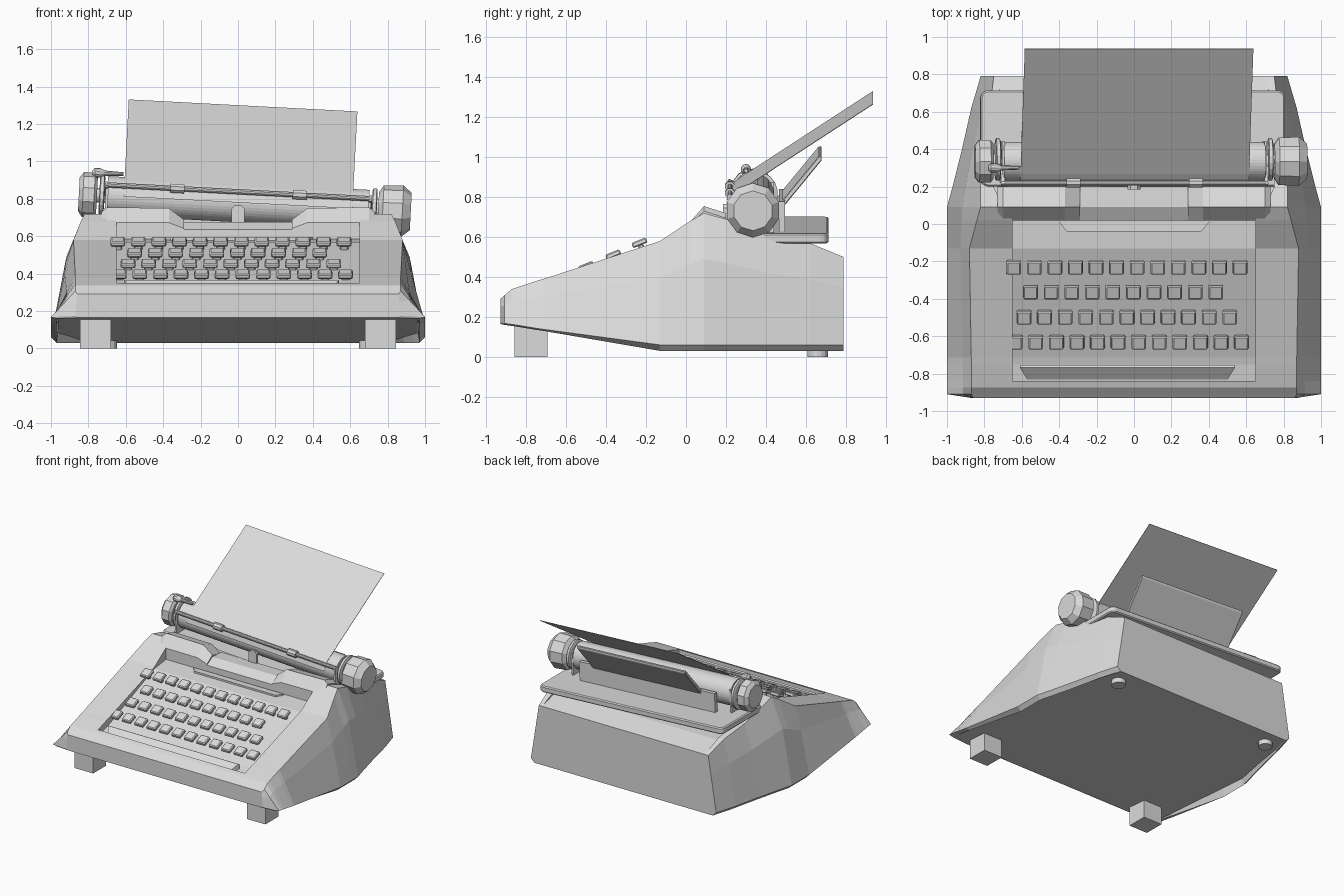
import bpy, bmesh, math
from mathutils import Matrix, Vector

if "Cube" in bpy.data.objects:
    bpy.data.objects.remove(bpy.data.objects["Cube"])

grey = bpy.data.materials.new("light grey")
grey.use_nodes = True
grey.diffuse_color = (0.71, 0.71, 0.71, 1)
grey.node_tree.nodes["Principled BSDF"].inputs["Base Color"].default_value = (0.71, 0.71, 0.71, 1)

# The whole carriage leans sideways about this axis
PIVOT = Vector((0, 0.33, 0.78))
LEAN = Matrix.Translation(PIVOT) @ Matrix.Rotation(math.radians(3), 4, 'Y') @ Matrix.Translation(-PIVOT)


def finish(name, bm, lean=False, bevel=0):
    bmesh.ops.remove_doubles(bm, verts=bm.verts, dist=1e-5)
    bmesh.ops.recalc_face_normals(bm, faces=bm.faces)
    mesh = bpy.data.meshes.new(name)
    bm.to_mesh(mesh)
    bm.free()
    if lean:
        mesh.transform(LEAN)
    mesh.materials.append(grey)
    obj = bpy.data.objects.new(name, mesh)
    bpy.context.scene.collection.objects.link(obj)
    if bevel:
        mod = obj.modifiers.new("soft edges", 'BEVEL')
        mod.width = bevel
        mod.segments = 1
    return obj


def loft(name, rings, **options):
    bm = bmesh.new()
    loops = [[bm.verts.new(p) for p in ring] for ring in rings]
    for a, b in zip(loops, loops[1:]):
        for i in range(len(a)):
            j = (i + 1) % len(a)
            bm.faces.new((a[i], a[j], b[j], b[i]))
    bm.faces.new(loops[0])
    bm.faces.new(loops[-1])
    return finish(name, bm, **options)


def prism(name, profile, x0, x1, **options):
    return loft(name, [[(x, y, z) for y, z in profile] for x in (x0, x1)], **options)


def box(name, x0, x1, y0, y1, z0, z1, **options):
    return prism(name, [(y0, z0), (y1, z0), (y1, z1), (y0, z1)], x0, x1, **options)


def lathe_x(name, profile, sides, y, z, **options):
    turn = [2 * math.pi * (i + 0.5) / sides for i in range(sides)]
    return loft(name, [[(x, y + r * math.cos(t), z + r * math.sin(t)) for t in turn]
                       for x, r in profile], **options)


# Body shell: y, half width, bottom, side bulge, top half width, top, well half width, well floor
stations = [
    (-0.93, 0.87, 0.165, 0, 0.86, 0.29, 0.65, 0.29),
    (-0.91, 1.00, 0.16, 0, 0.87, 0.307, 0.65, 0.307),
    (-0.875, 1.00, 0.155, 0, 0.87, 0.338, 0.65, 0.338),
    (-0.84, 1.00, 0.15, 0, 0.87, 0.35, 0.65, 0.35),
    (-0.84, 1.00, 0.15, 0, 0.87, 0.35, 0.65, 0.31),
    (-0.75, 1.00, 0.135, 0, 0.87, 0.38, 0.65, 0.325),
    (-0.715, 1.00, 0.13, 0, 0.87, 0.39, 0.65, 0.335),
    (-0.13, 1.00, 0.03, 0.005, 0.88, 0.58, 0.65, 0.568),
    (0.02, 1.00, 0.03, 0.025, 0.84, 0.68, 0.65, 0.585),
    (0.02, 1.00, 0.03, 0.025, 0.84, 0.68, 0.65, 0.62),
    (0.09, 1.00, 0.03, 0.035, 0.82, 0.72, 0.70, 0.62),
    (0.20, 0.97, 0.03, 0.03, 0.82, 0.69, 0.75, 0.60),
    (0.40, 0.92, 0.03, 0.02, 0.80, 0.62, 0.74, 0.56),
    (0.62, 0.87, 0.03, 0.01, 0.77, 0.57, 0.72, 0.55),
    (0.79, 0.82, 0.03, 0, 0.75, 0.50, 0.72, 0.50),
]
rings = []
for y, w, zb, bulge, xt, zt, xi, zf in stations:
    lip = 0.03 if y > -0.2 else 0.008
    mid = (w + (xt - w) * 0.65 + bulge, zb + lip + (zt - zb - lip) * 0.65)
    base = max(zb, 0.09 - 0.076 * y)
    half = [(w - 0.04, base), (w - 0.03, zb), (w, zb + lip), mid, (xt, zt), (xi, zt), (xi, zf)]
    rings.append([(x, y, z) for x, z in half] + [(-x, y, z) for x, z in reversed(half)])
loft("body_shell", rings)

# Hoods and dip of the top cover
for side, label in ((1, "left"), (-1, "right")):
    hood = []
    for x, drop in ((0.29, 0.065), (0.37, 0.005), (0.70, 0), (0.73, 0.025)):
        hood.append([(side * x, y, z) for y, z in (
            (0.02, 0.60), (0.02, 0.675 - drop / 2), (0.09, 0.755 - drop),
            (0.20, 0.72 - drop), (0.20, 0.60))])
    loft(label + "_cover_hood", hood)
prism("cover_dip", [(0.02, 0.59), (0.02, 0.635), (0.09, 0.675), (0.20, 0.67), (0.20, 0.59)], -0.29, 0.29)
loft("type_guide", [[(-0.035, y, 0.65), (0.035, y, 0.65), (0.035, y, 0.745),
                     (0.02, y, 0.765), (-0.02, y, 0.765), (-0.035, y, 0.745)] for y in (0.185, 0.205)])
loft("type_basket_rim", [[(-0.40, 0.01, z), (-0.36, -0.04, z), (0.36, -0.04, z), (0.40, 0.01, z)]
                         for z in (0.57, 0.592)])

# Keys
KEY_TILT = Matrix.Rotation(math.radians(22), 4, 'X')


def key_row(name, y, z, start, count):
    bm = bmesh.new()
    for i in range(count):
        place = Matrix.Translation((start + i * 0.11, y, z)) @ KEY_TILT
        cap = bmesh.ops.create_cube(bm, size=1, matrix=place @ Matrix.Diagonal((0.08, 0.08, 0.028, 1)))
        centre = place.translation
        for v in cap["verts"]:
            if (place.inverted() @ v.co).z > 0:
                v.co = centre + (v.co - centre) * 0.94
        stem = Matrix.Translation((0, 0.0, -0.035)) @ Matrix.Diagonal((0.045, 0.03, 0.05, 1))
        bmesh.ops.create_cube(bm, size=1, matrix=place @ stem)
    finish(name, bm, bevel=0.006)


key_row("key_row_top", -0.233, 0.572, -0.643, 12)
key_row("key_row_second", -0.365, 0.513, -0.553, 10)
key_row("key_row_third", -0.50, 0.455, -0.588, 11)
key_row("key_row_bottom", -0.633, 0.398, -0.635, 12)
loft("space_bar", [[(x0, y, z0), (x1, y, z0), (x1, y, z1), (x0, y, z1)] for x0, x1, y, z0, z1 in (
    (-0.57, 0.50, -0.832, 0.305, 0.315), (-0.61, 0.54, -0.768, 0.305, 0.366),
    (-0.61, 0.54, -0.755, 0.305, 0.36))])

# Feet
for side, label in ((1, "left"), (-1, "right")):
    box(label + "_front_foot", side * 0.68, side * 0.845, -0.86, -0.695, 0, 0.17)
    turn = [2 * math.pi * i / 16 for i in range(16)]
    loft(label + "_rear_foot", [[(side * 0.70 + 0.052 * math.cos(t), 0.66 + 0.052 * math.sin(t), z)
                                 for t in turn] for z in (0, 0.06)])

# Carriage tray with rounded corners
outline = []
for sx, sy, first in ((1, 1, 0), (-1, 1, 90), (-1, -1, 180), (1, -1, 270)):
    for step in (0, 30, 60, 90):
        a = math.radians(first + step)
        outline.append((sx * 0.775 + 0.04 * math.cos(a), 0.458 + sy * 0.217 + 0.04 * math.sin(a)))
loft("carriage_tray", [[(x, y, z) for x, y in outline] for z in (0.61, 0.66)], lean=True, bevel=0.008)
box("carriage_back", -0.60, 0.60, 0.465, 0.495, 0.64, 0.81, lean=True)

# Roller, flanges and knobs
lathe_x("roller", [(-0.70, 0.105), (0.70, 0.105)], 40, 0.335, 0.78, lean=True)
lathe_x("roller_axle", [(-0.80, 0.04), (0.80, 0.04)], 12, 0.335, 0.78, lean=True)
for side, label in ((1, "left"), (-1, "right")):
    lathe_x(label + "_flange", [(side * 0.715, 0.10), (side * 0.72, 0.115),
                                (side * 0.738, 0.115), (side * 0.743, 0.10)], 20, 0.345, 0.78, lean=True)
    box(label + "_end_plate", side * 0.695, side * 0.71, 0.22, 0.44, 0.66, 0.84, lean=True)
lathe_x("left_knob", [(0.75, 0.095), (0.775, 0.133), (0.88, 0.137), (0.925, 0.10)], 10, 0.335, 0.78, lean=True)
lathe_x("right_knob", [(-0.755, 0.10), (-0.77, 0.12), (-0.83, 0.12), (-0.852, 0.09)], 10, 0.335, 0.78, lean=True)
lathe_x("return_lever", [(-0.785, 0.012), (-0.772, 0.026), (-0.745, 0.026), (-0.72, 0.014), (-0.62, 0.01)],
        10, 0.30, 0.90, lean=True)

# Paper bail with two clamps
lathe_x("bail_rod", [(-0.71, 0.014), (0.71, 0.014)], 10, 0.22, 0.838, lean=True)
for side, label in ((1, "left"), (-1, "right")):
    lathe_x(label + "_bail_clamp", [(side * 0.29, 0.026), (side * 0.365, 0.026)], 8, 0.22, 0.838, lean=True)
    prism(label + "_bail_arm", [(0.205, 0.825), (0.335, 0.76), (0.345, 0.79), (0.215, 0.855)],
          side * 0.70, side * 0.715, lean=True)

# Paper and its rest
prism("paper", [(0.222, 0.78), (0.236, 0.835), (0.27, 0.862), (0.938, 1.297),
                (0.936, 1.30), (0.268, 0.865), (0.234, 0.838), (0.22, 0.78)], -0.612, 0.612, lean=True)
rest = [(0.455, 0.775), (0.475, 0.76), (0.68, 1.01), (0.68, 1.03), (0.665, 1.03)]
prism("paper_rest", rest, -0.48, 0.48, lean=True, bevel=0.004)
